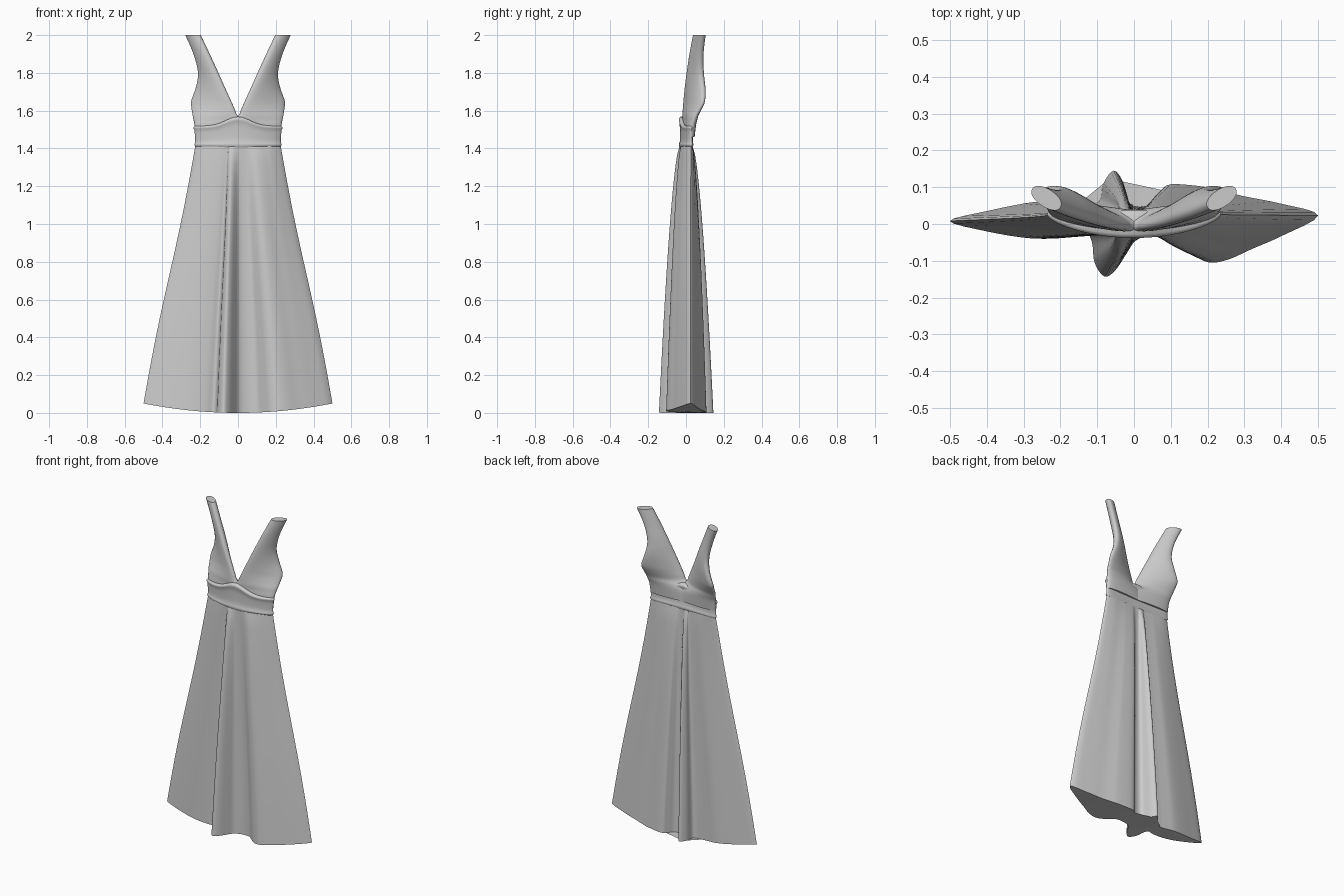
import bpy, bmesh, math
from mathutils import Vector

if "Cube" in bpy.data.objects:
    bpy.data.objects.remove(bpy.data.objects["Cube"])


def spline(p, closed, n=4):
    # Catmull-Rom resampling of a point list
    p = [Vector(v) for v in p]
    k = len(p)
    at = (lambda i: p[i % k]) if closed else (lambda i: p[min(max(i, 0), k - 1)])
    out = []
    for i in range(k if closed else k - 1):
        a, b, c, d = at(i - 1), at(i), at(i + 1), at(i + 2)
        for j in range(n):
            t = j / n
            out.append(0.5 * (2 * b + (c - a) * t + (2 * a - 5 * b + 4 * c - d) * t * t
                              + (3 * b - a - 3 * c + d) * t ** 3))
    if not closed:
        out.append(p[-1])
    return out


def loft(name, rings, angle=50):
    # skin closed rings and cap both ends
    bm = bmesh.new()
    vs = [[bm.verts.new(v) for v in r] for r in rings]
    n = len(vs[0])
    for a, b in zip(vs, vs[1:]):
        for i in range(n):
            j = (i + 1) % n
            bm.faces.new((a[i], a[j], b[j], b[i]))
    bm.faces.new(vs[0])
    bm.faces.new(vs[-1])
    caps = [f for f in bm.faces if len(f.verts) > 4]
    bmesh.ops.triangulate(bm, faces=caps)
    bmesh.ops.recalc_face_normals(bm, faces=bm.faces[:])
    me = bpy.data.meshes.new(name)
    bm.to_mesh(me)
    bm.free()
    ob = bpy.data.objects.new(name, me)
    bpy.context.collection.objects.link(ob)
    bpy.ops.object.select_all(action='DESELECT')
    ob.select_set(True)
    bpy.context.view_layer.objects.active = ob
    bpy.ops.object.shade_smooth_by_angle(angle=math.radians(angle))
    return ob


WAIST = 0.225


def waist_y(x, side):
    # shallow curved lens section of the waist
    u = min(1, abs(x) / WAIST)
    return 0.026 * u * u + side * 0.032 * math.sqrt(1 - u * u)


# Skirt: draped hem outline blended up into the waist section
front = [(-.5, .008), (-.4, -.02), (-.3, -.037), (-.23, -.04), (-.17, -.035), (-.13, -.025),
         (-.114, -.05), (-.107, -.105), (-.08, -.143), (-.05, -.125), (-.02, -.08), (.005, -.045),
         (.05, -.03), (.1, -.033), (.135, -.06), (.17, -.09), (.21, -.105), (.26, -.095),
         (.32, -.068), (.4, -.033)]
back = [(.5, .023), (.4, .055), (.3, .075), (.25, .088), (.2, .1), (.1, .108), (.07, .085),
        (.04, .052), (-.01, .055), (-.03, .115), (-.055, .145), (-.083, .11), (-.095, .06),
        (-.15, .055), (-.2, .058), (-.27, .06), (-.4, .035)]
hem = spline([(x, y, 0) for x, y in front + back], True)
k = WAIST / 0.5
top = spline([(x * k, waist_y(x * k, -1), 0) for x, y in front]
             + [(x * k, waist_y(x * k, 1), 0) for x, y in back], True)
rings = []
N = 28
for i in range(N + 1):
    t = 1 - i / N
    f = t ** 0.6
    wide = t + 0.02 * math.sin(2 * math.pi * t) * -1
    ring = []
    for h, w in zip(hem, top):
        z = 1.42 * (1 - t) + 0.05 * t * (h.x / 0.5) ** 2
        ring.append((w.x + (h.x - w.x) * wide, w.y + (h.y - w.y) * f, z))
    rings.append(ring)
loft("skirt", rings)

# Waistband with raised seams, upper seam arched towards the neckline
rings = []
for v, bulge in [(-.12, 0), (-.06, .004), (0, .006), (.06, .004), (.12, .001), (.3, 0), (.5, 0),
                 (.7, .001), (.88, .002), (.94, .005), (1, .006), (1.05, .004), (1.1, -.004)]:
    ring = []
    for i in range(72):
        a = 2 * math.pi * i / 72
        c, s = math.cos(a), math.sin(a)
        x = (WAIST + bulge + .005 * v) * c
        y = .026 * c * c + (.032 + bulge) * s
        rise = .09 + .045 * math.exp(-(x / .09) ** 2)
        ring.append((x, y, 1.42 + rise * v))
    rings.append(ring)
loft("waistband", rings)

# Bodice halves: z, inner x, inner y, outer x, outer y, half thickness
rows = spline_rows = [
    (1.46, -.12, 0, .226, .028, .028), (1.52, -.09, -.004, .23, .035, .031),
    (1.55, -.04, -.006, .235, .045, .03), (1.575, .002, -.008, .24, .055, .028),
    (1.61, .019, -.008, .245, .075, .028), (1.65, .037, -.006, .247, .093, .028),
    (1.72, .07, 0, .222, .096, .028), (1.8, .107, .01, .208, .088, .027),
    (1.9, .153, .025, .232, .086, .025), (2.0, .2, .045, .276, .096, .024)]


def smooth_rows(rows, n=4):
    a = spline([r[:3] for r in rows], False, n)
    b = spline([r[3:] for r in rows], False, n)
    return [(*p, *q) for p, q in zip(a, b)]


for name, side in (("bodice_right", 1), ("bodice_left", -1)):
    rings = []
    for z, xi, yi, xo, yo, th in smooth_rows(rows):
        mid = Vector(((xi + xo) / 2, (yi + yo) / 2))
        ax = Vector((xo - xi, yo - yi)) / 2
        nrm = Vector((-ax.y, ax.x)).normalized()
        ring = []
        for i in range(40):
            a = 2 * math.pi * i / 40
            c, s = math.cos(a), math.sin(a)
            p = mid + ax * c + nrm * th * math.copysign(abs(s) ** 0.85, s)
            ring.append((side * p.x, p.y, z))
        rings.append(ring)
    loft(name, rings)
